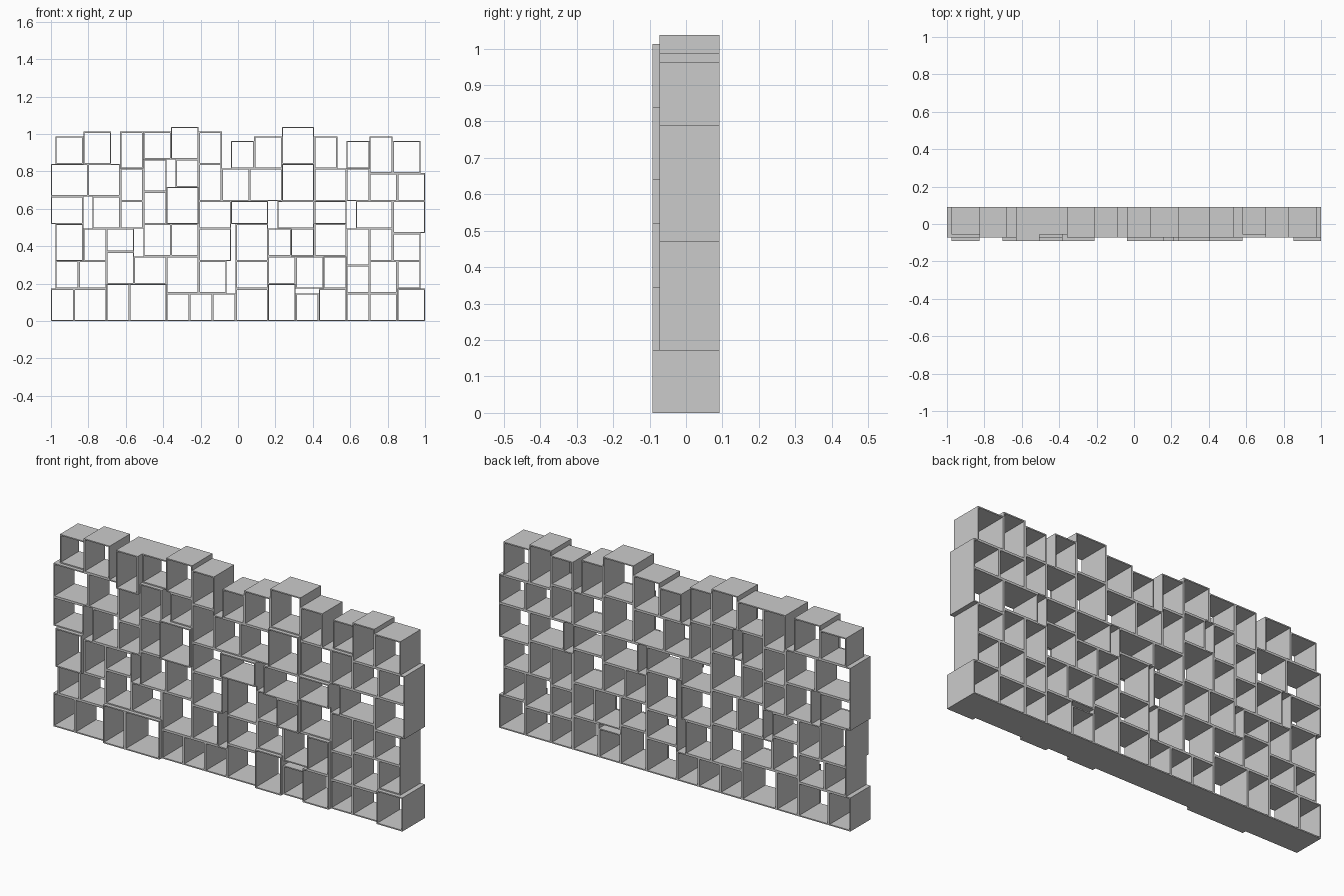
import bpy
import bmesh

cube = bpy.data.objects.get("Cube")
if cube:
    bpy.data.objects.remove(cube, do_unlink=True)

COLUMNS = 81
UNIT = 2.0 / COLUMNS          # module of the crate sizes
WALL = 0.006                  # board thickness
BACK = 0.092                  # all crates are flush at the back
FRONT = {"deep": -0.092, "middle": -0.073, "shallow": -0.055}

grey = bpy.data.materials.new("plain grey")
grey.diffuse_color = (0.6, 0.6, 0.6, 1)
grey.use_nodes = True
bsdf = next(n for n in grey.node_tree.nodes if n.type == "BSDF_PRINCIPLED")
bsdf.inputs["Base Color"].default_value = grey.diffuse_color


def rectangle(bm, x0, x1, z0, z1, y):
    """Four corner vertices of an upright rectangle."""
    return [bm.verts.new((x, y, z)) for x, z in ((x0, z0), (x1, z0), (x1, z1), (x0, z1))]


def crate(name, x, z, width, height, front):
    """Rectangular tube, open at front and back."""
    bm = bmesh.new()
    x1, z1 = x + width, z + height
    outer_front, outer_back = (rectangle(bm, x, x1, z, z1, y) for y in (front, BACK))
    inner_front, inner_back = (
        rectangle(bm, x + WALL, x1 - WALL, z + WALL, z1 - WALL, y) for y in (front, BACK))
    loops = [outer_front, outer_back, inner_back, inner_front]
    for a, b in zip(loops, loops[1:] + loops[:1]):
        for i in range(4):
            j = (i + 1) % 4
            bm.faces.new((a[i], a[j], b[j], b[i]))
    bmesh.ops.recalc_face_normals(bm, faces=bm.faces)
    mesh = bpy.data.meshes.new(name)
    bm.to_mesh(mesh)
    bm.free()
    mesh.materials.append(grey)
    bpy.context.collection.objects.link(bpy.data.objects.new(name, mesh))


skyline = [0] * COLUMNS       # current stack height of every column


def stack_row(name, sizes, deep=(), shallow=()):
    """Stack (width, height) crates left to right; a height of 0 leaves a gap.
    deep and shallow hold the start columns of crates of unusual depth."""
    column = 0
    for width, height in sizes:
        if height:
            span = range(column, column + width)
            base = max(skyline[c] for c in span)
            depth = "deep" if column in deep else "shallow" if column in shallow else "middle"
            crate(f"{name}_crate_{column}", column * UNIT - 1, base * UNIT,
                  width * UNIT, height * UNIT, FRONT[depth])
            for c in span:
                skyline[c] = base + height
        column += width


# Crates resting on the floor
stack_row("bottom", [(5, 7), (7, 7), (5, 8), (8, 8), (5, 6), (5, 6), (5, 6), (7, 7),
                     (6, 8), (5, 6), (6, 7), (5, 6), (6, 6), (6, 7)],
          deep=(12, 17, 47, 58, 75))

# Crates stacked above, each settling on the tallest one below it
stack_row("second", [(1, 0), (5, 6), (6, 6), (6, 7), (7, 6), (7, 8), (6, 7), (2, 0), (7, 6),
                     (6, 6), (6, 7), (5, 7), (5, 6), (6, 7), (5, 6)],
          deep=(59,))
stack_row("third", [(1, 0), (6, 8), (5, 7), (6, 5), (2, 0), (6, 7), (6, 7), (7, 7), (1, 0),
                    (7, 8), (5, 6), (5, 6), (7, 7), (5, 8), (5, 7), (6, 6)],
          deep=(1, 52))
stack_row("fourth", [(7, 6), (2, 0), (6, 7), (5, 6), (5, 7), (7, 8), (7, 6), (8, 5), (2, 0),
                     (8, 6), (7, 5), (2, 0), (8, 6), (7, 7)],
          deep=(25, 39, 49, 57))
stack_row("fifth", [(8, 7), (7, 7), (5, 7), (5, 7), (2, 0), (5, 6), (5, 8), (6, 7), (7, 7),
                    (7, 8), (7, 7), (5, 7), (6, 6), (6, 6)],
          deep=(50,))
stack_row("top", [(1, 0), (6, 6), (6, 7), (2, 0), (5, 8), (6, 6), (6, 7), (5, 7), (2, 0),
                  (5, 6), (6, 7), (7, 8), (5, 7), (2, 0), (5, 6), (5, 8), (6, 7)],
          deep=(15,), shallow=(1, 20, 64))
